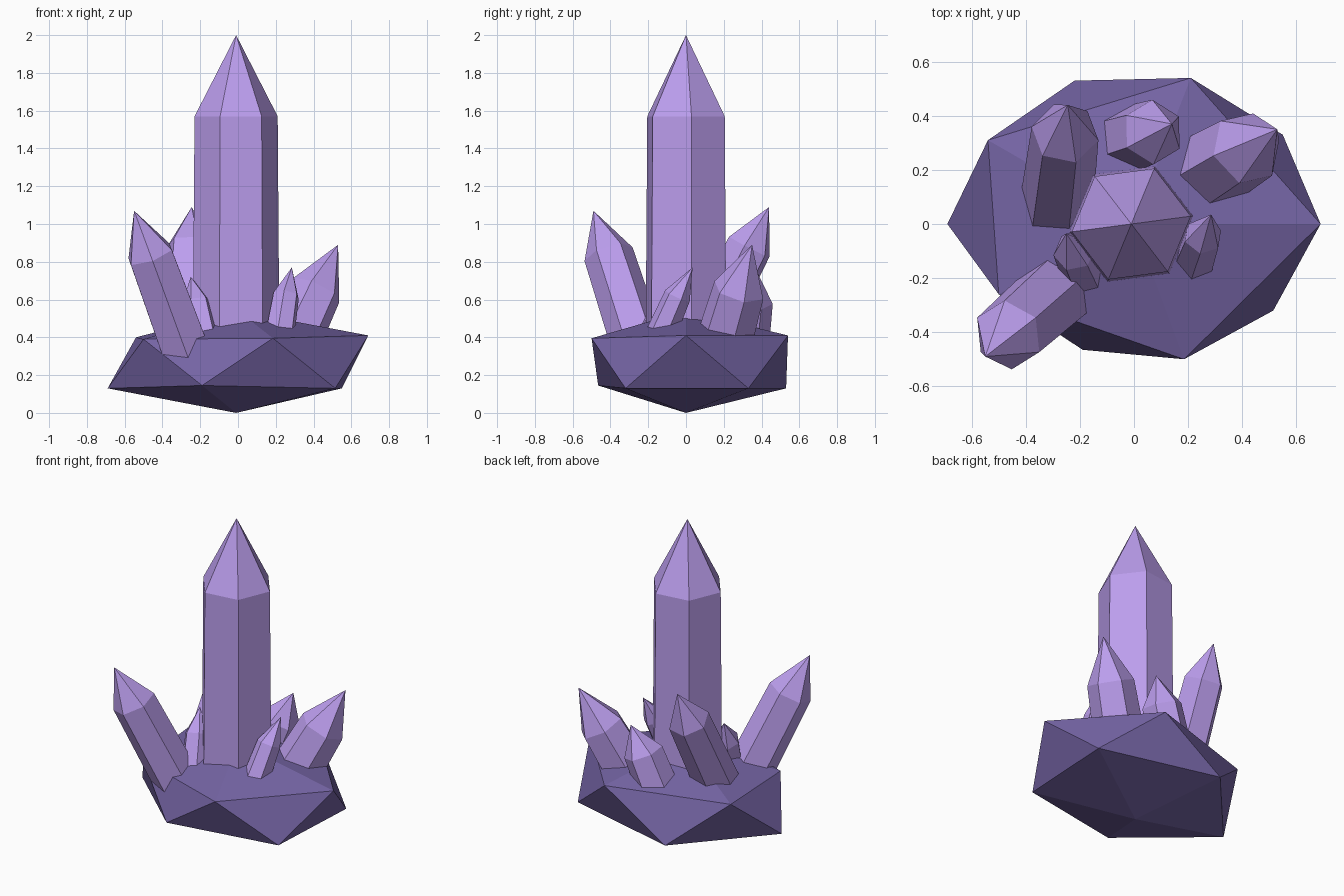
import bpy, bmesh, math
from mathutils import Vector, Matrix

if "Cube" in bpy.data.objects:
    bpy.data.objects.remove(bpy.data.objects["Cube"])


def material(name, rgb):
    m = bpy.data.materials.new(name)
    m.diffuse_color = (*rgb, 1)
    m.use_nodes = True
    m.node_tree.nodes["Principled BSDF"].inputs["Base Color"].default_value = m.diffuse_color
    return m


crystal_mat = material("light_purple", (0.50, 0.34, 0.85))
rock_mat = material("dark_purple", (0.18, 0.13, 0.38))


def finish(name, bm, mat):
    bmesh.ops.recalc_face_normals(bm, faces=bm.faces)
    me = bpy.data.meshes.new(name)
    bm.to_mesh(me)
    bm.free()
    me.materials.append(mat)
    ob = bpy.data.objects.new(name, me)
    bpy.context.collection.objects.link(ob)


def crystal(name, base, shoulder, tip, r_base, r_top, phase):
    """Six-sided tapered prism along base->shoulder with a pointed end."""
    base, shoulder, tip = Vector(base), Vector(shoulder), Vector(tip)
    rot = Vector((0, 0, 1)).rotation_difference(shoulder - base).to_matrix()
    bm = bmesh.new()
    rings = []
    for centre, r in ((base, r_base), (shoulder, r_top)):
        ring = []
        for i in range(6):
            a = math.radians(phase + 60 * i)
            ring.append(bm.verts.new(centre + rot @ Vector((r * math.cos(a), r * math.sin(a), 0))))
        rings.append(ring)
    low, high = rings
    apex = bm.verts.new(tip)
    bm.faces.new(low)
    for i in range(6):
        j = (i + 1) % 6
        bm.faces.new((low[i], low[j], high[j], high[i]))
        bm.faces.new((high[i], high[j], apex))
    finish(name, bm, crystal_mat)


# Rock base: a squashed, slightly irregular icosahedron
lower = [(-0.69, 0, 0.13), (-0.19, -0.465, 0.145), (0.515, -0.32, 0.13),
         (0.55, 0.33, 0.13), (-0.22, 0.53, 0.13)]
upper = [(-0.50, -0.26, 0.39), (0.185, -0.50, 0.395), (0.69, 0, 0.41),
         (0.21, 0.54, 0.41), (-0.54, 0.31, 0.40)]
bm = bmesh.new()
lo = [bm.verts.new(p) for p in lower]
up = [bm.verts.new(p) for p in upper]
bottom = bm.verts.new((-0.01, 0, 0))
top = bm.verts.new((0, 0, 0.54))
for i in range(5):
    j = (i + 1) % 5
    bm.faces.new((bottom, lo[j], lo[i]))
    bm.faces.new((lo[i], lo[j], up[i]))
    bm.faces.new((up[i], lo[j], up[j]))
    bm.faces.new((up[i], up[j], top))
finish("rock_base", bm, rock_mat)

# Crystals: base centre, shoulder centre, tip, radii, rotation
crystal("main_crystal", (-0.01, 0, 0.25), (-0.01, 0, 1.57), (-0.01, 0, 2.0), 0.232, 0.222, 7.5)
crystal("front_left_crystal", (-0.267, -0.235, 0.30), (-0.465, -0.41, 0.84), (-0.55, -0.49, 1.07), 0.143, 0.133, 33)
crystal("back_left_crystal", (-0.29, 0.04, 0.30), (-0.255, 0.335, 0.88), (-0.245, 0.44, 1.09), 0.138, 0.126, 48)
crystal("back_crystal", (-0.04, 0.305, 0.30), (0.07, 0.34, 0.59), (0.14, 0.37, 0.76), 0.13, 0.12, 30)
crystal("right_back_crystal", (0.25, 0.18, 0.30), (0.415, 0.28, 0.65), (0.53, 0.35, 0.89), 0.155, 0.14, 15)
crystal("front_left_small_crystal", (-0.17, -0.21, 0.33), (-0.22, -0.10, 0.58), (-0.25, -0.035, 0.72), 0.09, 0.08, 10)
crystal("right_small_crystal", (0.205, -0.185, 0.30), (0.255, -0.045, 0.62), (0.285, 0.035, 0.77), 0.085, 0.072, 20)
